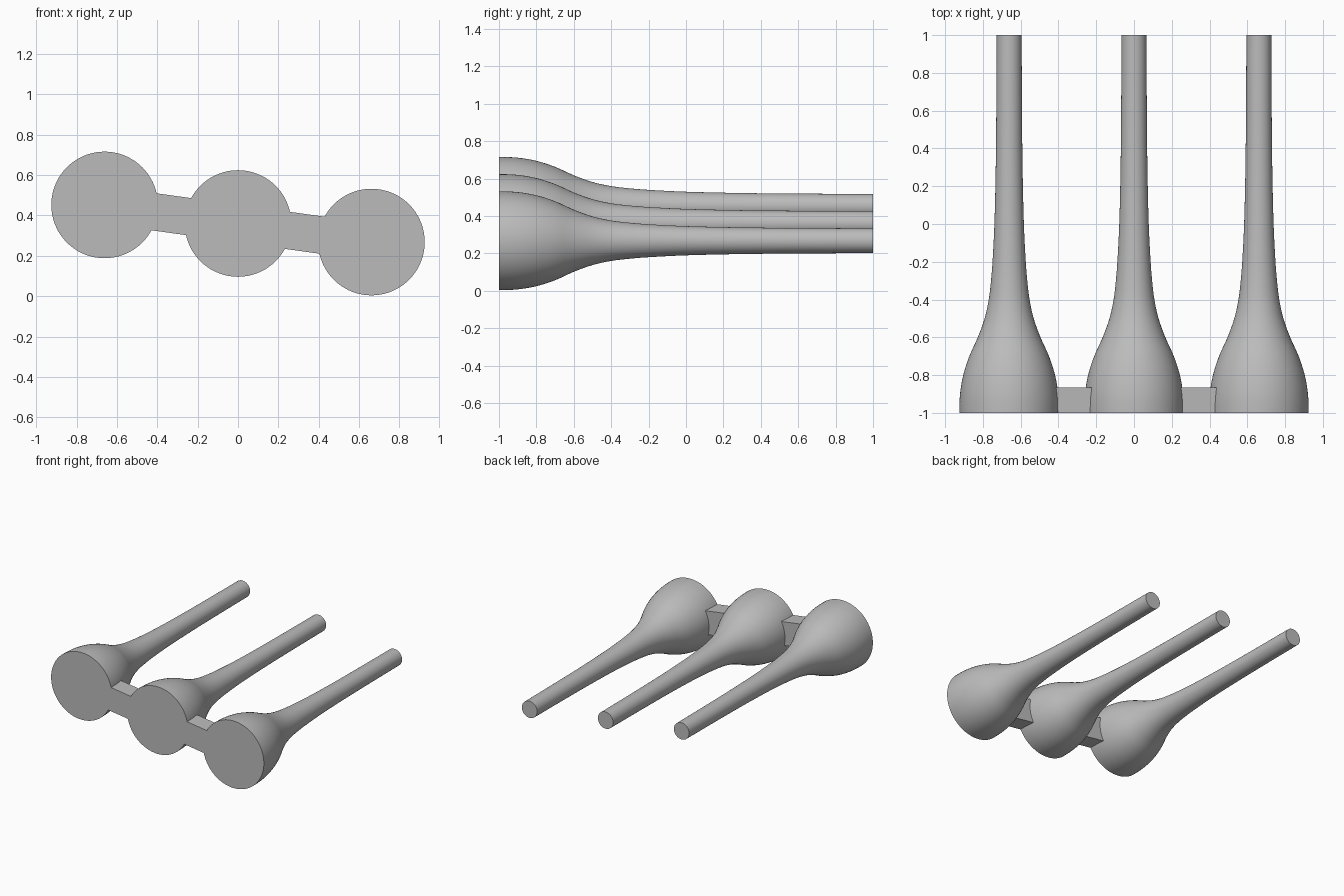
import bpy, bmesh, math
from mathutils import Matrix, Vector

cube = bpy.data.objects.get("Cube")
if cube:
    bpy.data.objects.remove(cube, do_unlink=True)

grey = bpy.data.materials.new("plain grey")
grey.use_nodes = True
colour = (0.5, 0.5, 0.5, 1)
grey.diffuse_color = colour
grey.node_tree.nodes["Principled BSDF"].inputs["Base Color"].default_value = colour

SEGMENTS = 72
SPACING = 0.661    # sideways distance between bulbs
DROP = 0.092       # height lost from one bulb to the next
MID_Z = 0.36

# Control points along the length: (y, radius)
PROFILE = [(-1, .264), (-.9, .26), (-.8, .243), (-.7, .211), (-.6, .166), (-.5, .13),
           (-.4, .108), (-.3, .096), (-.2, .088), (0, .078), (.3, .071), (.6, .068), (1, .066)]


def smooth_profile(points, steps=4):
    """Refine the control points with a cubic Hermite curve."""
    n = len(points)

    def slope(i):
        if i == 0:
            return 0
        a, b = points[i - 1], points[min(i + 1, n - 1)]
        return (b[1] - a[1]) / (b[0] - a[0])

    out = []
    for i in range(n - 1):
        (y0, r0), (y1, r1) = points[i], points[i + 1]
        h = y1 - y0
        for k in range(steps):
            t = k / steps
            r = ((1 + 2 * t) * (1 - t) ** 2 * r0 + t * (1 - t) ** 2 * h * slope(i)
                 + t * t * (3 - 2 * t) * r1 + t * t * (t - 1) * h * slope(i + 1))
            out.append((y0 + h * t, r))
    return out + [points[-1]]


def finish(name, bm):
    bmesh.ops.recalc_face_normals(bm, faces=bm.faces)
    mesh = bpy.data.meshes.new(name)
    bm.to_mesh(mesh)
    bm.free()
    mesh.materials.append(grey)
    obj = bpy.data.objects.new(name, mesh)
    bpy.context.collection.objects.link(obj)
    return obj


def bulb(name, x, z):
    """Turned bulb tapering into a long stem, closed at both ends."""
    bm = bmesh.new()
    rings = []
    for y, r in smooth_profile(PROFILE):
        angles = [math.tau * i / SEGMENTS for i in range(SEGMENTS)]
        rings.append([bm.verts.new((x + r * math.cos(a), y, z + r * math.sin(a))) for a in angles])
    for a, b in zip(rings, rings[1:]):
        for i in range(SEGMENTS):
            j = (i + 1) % SEGMENTS
            bm.faces.new((a[i], a[j], b[j], b[i]))
    bm.faces.new(rings[0])
    bm.faces.new(rings[-1])
    obj = finish(name, bm)
    bpy.ops.object.select_all(action="DESELECT")
    obj.select_set(True)
    bpy.context.view_layer.objects.active = obj
    bpy.ops.object.shade_smooth_by_angle(angle=math.radians(40))


def bridge(name, side):
    """Tilted block joining the middle bulb to an outer one."""
    gap = math.hypot(SPACING, DROP) - 2 * 0.228
    centre = Vector((side * SPACING / 2, -0.9325, MID_Z - side * DROP / 2))
    tilt = Matrix.Rotation(math.atan2(DROP, SPACING), 4, "Y")
    bm = bmesh.new()
    bmesh.ops.create_cube(bm, size=1, matrix=Matrix.Translation(centre) @ tilt
                          @ Matrix.Diagonal((gap, 0.135, 0.185, 1)))
    finish(name, bm)


# Three bulbs in a sloping row, the model's left one lowest
for label, step in (("right", -1), ("middle", 0), ("left", 1)):
    bulb(label + "_bulb_and_stem", step * SPACING, MID_Z - step * DROP)

# Joining blocks
bridge("right_bridge", -1)
bridge("left_bridge", 1)
